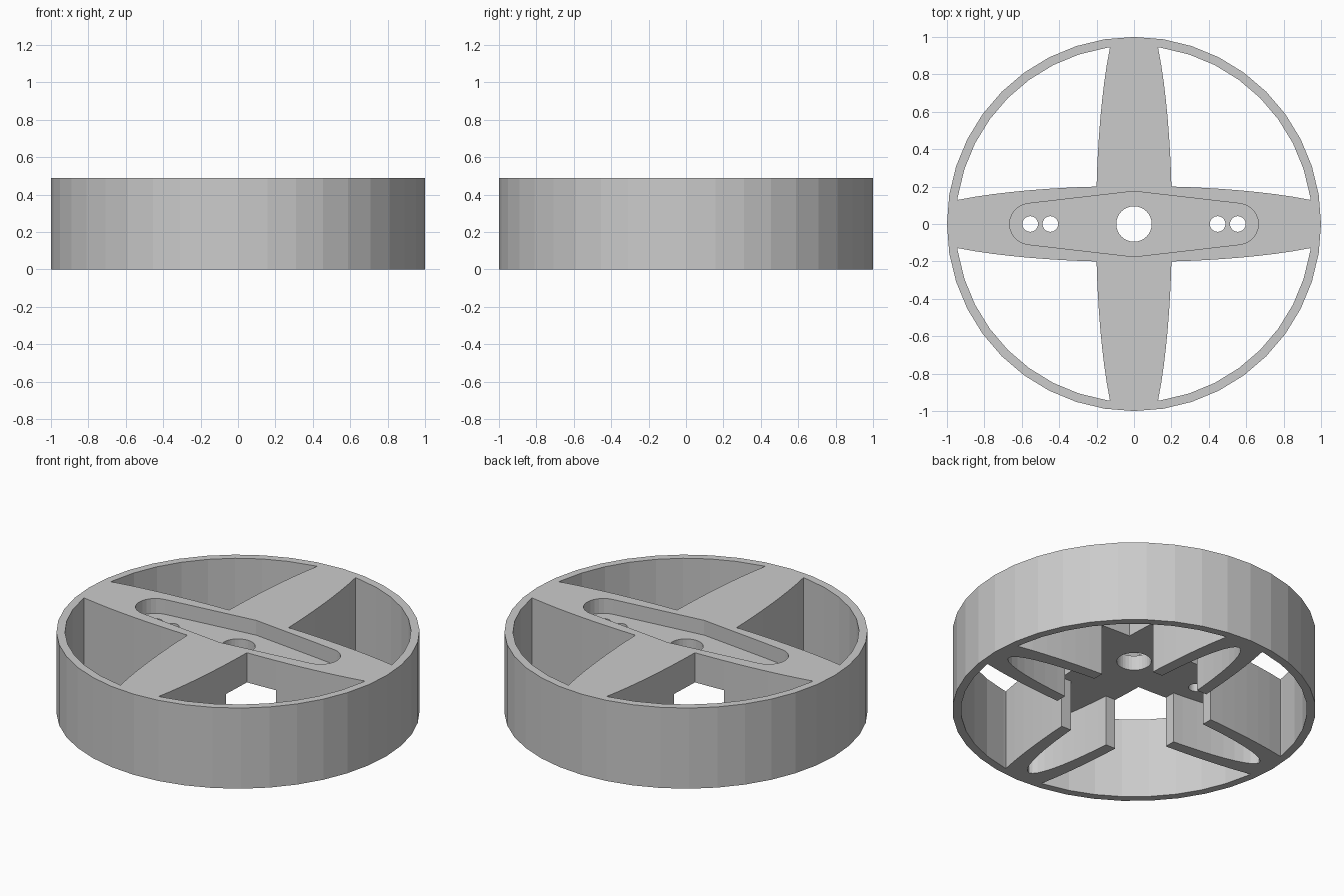
import bpy, bmesh
from math import sin, cos, pi, sqrt, radians

cube = bpy.data.objects.get("Cube")
if cube:
    bpy.data.objects.remove(cube, do_unlink=True)

HEIGHT = 0.49
PLATE_Z = 0.31      # underside of the spoke plate
POCKET_Z = 0.40     # floor of the top recess

grey = bpy.data.materials.new("light_grey")
grey.use_nodes = True
colour = (0.6, 0.6, 0.6, 1)
grey.diffuse_color = colour
grey.node_tree.nodes["Principled BSDF"].inputs["Base Color"].default_value = colour


def prism(name, outline, z0, z1):
    """Extrude a counter-clockwise outline from z0 to z1."""
    bm = bmesh.new()
    face = bm.faces.new([bm.verts.new((x, y, z0)) for x, y in outline])
    top = bmesh.ops.extrude_face_region(bm, geom=[face])
    verts = [v for v in top["geom"] if isinstance(v, bmesh.types.BMVert)]
    bmesh.ops.translate(bm, verts=verts, vec=(0, 0, z1 - z0))
    bmesh.ops.recalc_face_normals(bm, faces=bm.faces)
    mesh = bpy.data.meshes.new(name)
    bm.to_mesh(mesh)
    bm.free()
    mesh.materials.append(grey)
    ob = bpy.data.objects.new(name, mesh)
    bpy.context.collection.objects.link(ob)
    return ob


def ellipse(a, b, n, cx=0, start=0, end=360):
    """Points on an ellipse; a full turn leaves out the repeated point."""
    count = n if end - start == 360 else n + 1
    angles = [radians(start + (end - start) * i / n) for i in range(count)]
    return [(cx + a * cos(t), b * sin(t)) for t in angles]


def turn(points, quarter):
    for _ in range(quarter):
        points = [(-y, x) for x, y in points]
    return points


def spoke_half_width(r):
    return 0.203 * sqrt(1 - (r / 1.22) ** 2)


wheel = prism("spoked_wheel", ellipse(1, 1, 40), 0, HEIGHT)


def cut(outline, z0, z1):
    cutter = prism("cutter", outline, z0, z1)
    cutter.hide_render = True
    mod = wheel.modifiers.new("cut", "BOOLEAN")
    mod.operation = "DIFFERENCE"
    mod.solver = "EXACT"
    mod.object = cutter
    bpy.context.view_layer.objects.active = wheel
    bpy.ops.object.modifier_apply(modifier=mod.name)
    bpy.data.objects.remove(cutter, do_unlink=True)


# Four windows between the bowed spokes and the thin rim
steps = 8
edge = [(0.2, 0.2)]
for i in range(1, steps + 1):
    r = 0.2 + (0.945 - 0.2) * i / steps
    edge.append((r, spoke_half_width(r)))
arc = ellipse(0.953, 0.953, 8, start=9, end=81)
window = edge + arc + [(y, x) for x, y in reversed(edge[1:])]
for q in range(4):
    cut(turn(window, q), -0.1, HEIGHT + 0.1)

# Square clearance under the hub, and hollow spokes open below
s = 0.39
cut([(-s, -s), (s, -s), (s, s), (-s, s)], -0.1, PLATE_Z)
slot = ellipse(0.9, 0.14, 48)
for q in range(2):
    cut(turn(slot, q), -0.1, PLATE_Z)

# Tapered two-armed recess in the top
end_cap = ellipse(0.11, 0.11, 12, cx=0.555, start=-84, end=84)
half = [(0, -0.175)] + end_cap
cut(half + turn(half, 2), POCKET_Z, HEIGHT + 0.1)

# Hub bore and four screw holes
cut(ellipse(0.095, 0.095, 32), -0.1, HEIGHT + 0.1)
for x in (-0.555, -0.447, 0.447, 0.555):
    cut(ellipse(0.042, 0.042, 20, cx=x), -0.1, HEIGHT + 0.1)
